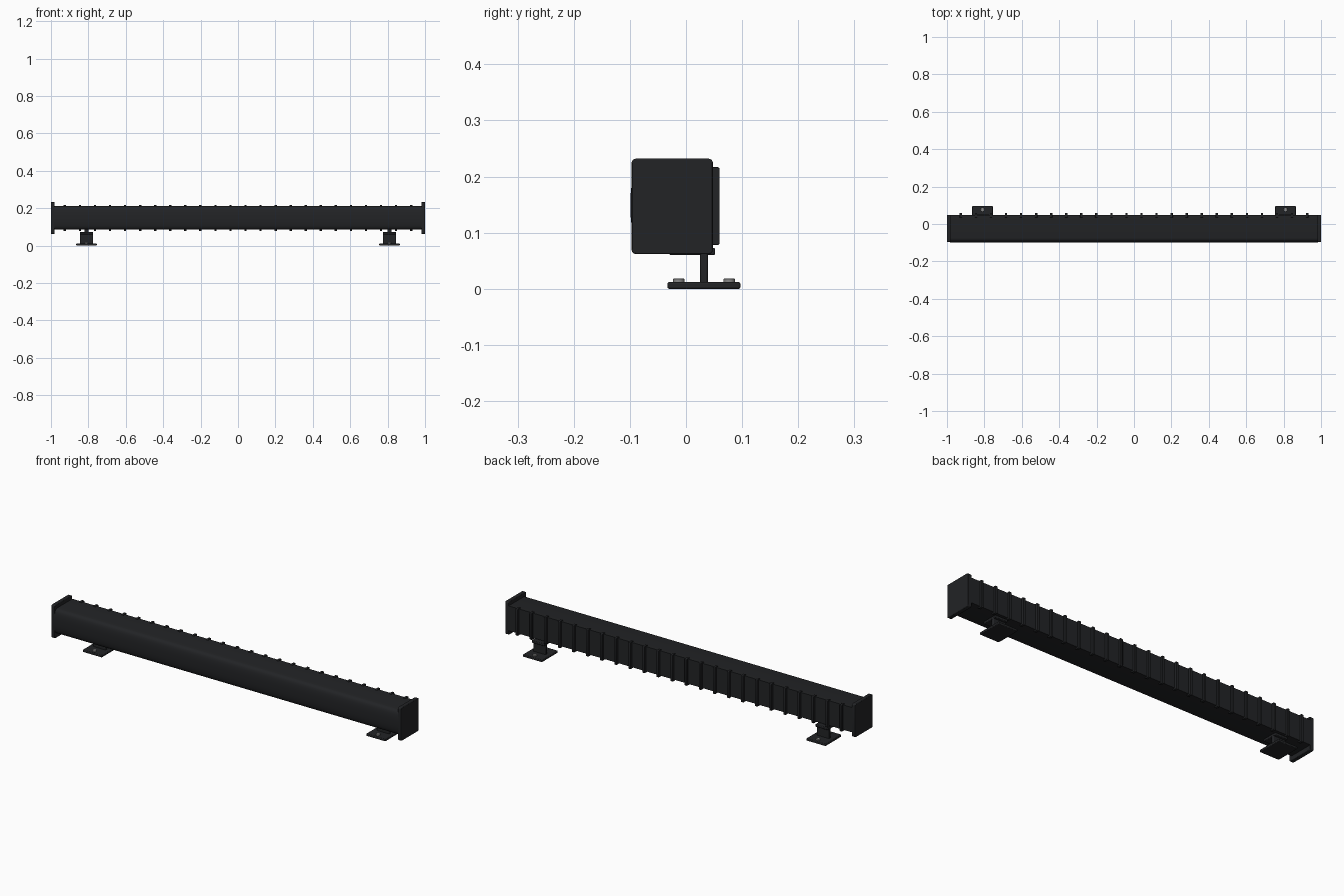
import bpy, bmesh, math

if "Cube" in bpy.data.objects:
    bpy.data.objects.remove(bpy.data.objects["Cube"])

def material(name, c):
    m = bpy.data.materials.new(name)
    m.diffuse_color = (c[0], c[1], c[2], 1)
    m.use_nodes = True
    m.node_tree.nodes["Principled BSDF"].inputs["Base Color"].default_value = m.diffuse_color
    return m

DARK = material("dark_metal", (0.016, 0.017, 0.019))
STEEL = material("bolt_steel", (0.25, 0.25, 0.25))

def finish(ob, mat, bevel=0, segs=2):
    ob.data.materials.append(mat)
    if bevel:
        b = ob.modifiers.new("bevel", 'BEVEL')
        b.width, b.segments, b.limit_method = bevel, segs, 'ANGLE'
    bpy.ops.object.select_all(action='DESELECT')
    ob.select_set(True)
    bpy.context.view_layer.objects.active = ob
    bpy.ops.object.shade_smooth_by_angle(angle=math.radians(35))
    return ob

def box(name, x, y, z, bevel=0.003):
    """Box from (min, max) ranges."""
    bpy.ops.mesh.primitive_cube_add(size=1)
    ob = bpy.context.object
    ob.name = name
    for v in ob.data.vertices:
        v.co = [r[0] + (c + 0.5) * (r[1] - r[0]) for c, r in zip(v.co, (x, y, z))]
    return finish(ob, DARK, bevel)

def extrude_x(name, profile, x0, x1, bevel=0):
    """Extrude a (y, z) profile along x."""
    bm = bmesh.new()
    f = bm.faces.new([bm.verts.new((x0, y, z)) for y, z in profile])
    r = bmesh.ops.extrude_face_region(bm, geom=[f])
    for v in r["geom"]:
        if isinstance(v, bmesh.types.BMVert):
            v.co.x = x1
    bmesh.ops.recalc_face_normals(bm, faces=bm.faces)
    me = bpy.data.meshes.new(name)
    bm.to_mesh(me)
    bm.free()
    ob = bpy.data.objects.new(name, me)
    bpy.context.collection.objects.link(ob)
    return finish(ob, DARK, bevel)

def rounded(y0, y1, z0, z1, r, n=4):
    pts = []
    for cy, cz, a0 in ((y1 - r, z1 - r, 0), (y0 + r, z1 - r, 90),
                       (y0 + r, z0 + r, 180), (y1 - r, z0 + r, 270)):
        for i in range(n + 1):
            a = math.radians(a0 + 90 * i / n)
            pts.append((cy + r * math.cos(a), cz + r * math.sin(a)))
    return pts

# Housing with a softly bowed front
MID = 0.149
upper = [(0.048, 0.213), (-0.074, 0.213), (-0.083, 0.211), (-0.089, 0.207),
         (-0.093, 0.201), (-0.096, 0.191), (-0.098, 0.177), (-0.099, 0.163)]
extrude_x("housing", upper + [(y, 2 * MID - z) for y, z in reversed(upper)], -0.985, 0.985)

# Rear cooling fins
for i in range(24):
    x = (i - 11.5) * 0.0805
    extrude_x(f"cooling_fin_{i + 1}", rounded(0.035, 0.06, 0.078, 0.217, 0.004, 3),
              x - 0.006, x + 0.006, 0.0015)

for side, s in (("left", -1), ("right", 1)):
    # End cap
    extrude_x(f"end_cap_{side}", rounded(-0.097, 0.048, 0.062, 0.232, 0.008),
              s * 0.98, s * 1.0, 0.002)
    # Mounting bracket: foot, upright, top flange, spacer
    c = s * 0.81
    box(f"bracket_foot_{side}", (c - 0.055, c + 0.055), (-0.033, 0.097), (0, 0.012))
    box(f"bracket_upright_{side}", (c - 0.036, c + 0.036), (0.025, 0.039), (0.008, 0.068))
    box(f"bracket_flange_{side}", (c - 0.036, c + 0.036), (-0.03, 0.052), (0.06, 0.073))
    box(f"bracket_spacer_{side}", (c - 0.012, c + 0.012), (-0.005, 0.02), (0.07, 0.088), 0)
    # Foot bolts
    for k, y in enumerate((-0.013, 0.077)):
        bpy.ops.mesh.primitive_cylinder_add(vertices=16, radius=0.01, depth=0.01,
                                            location=(c, y, 0.013))
        ob = bpy.context.object
        ob.name = f"bolt_{side}_{k + 1}"
        finish(ob, STEEL, 0.001)
